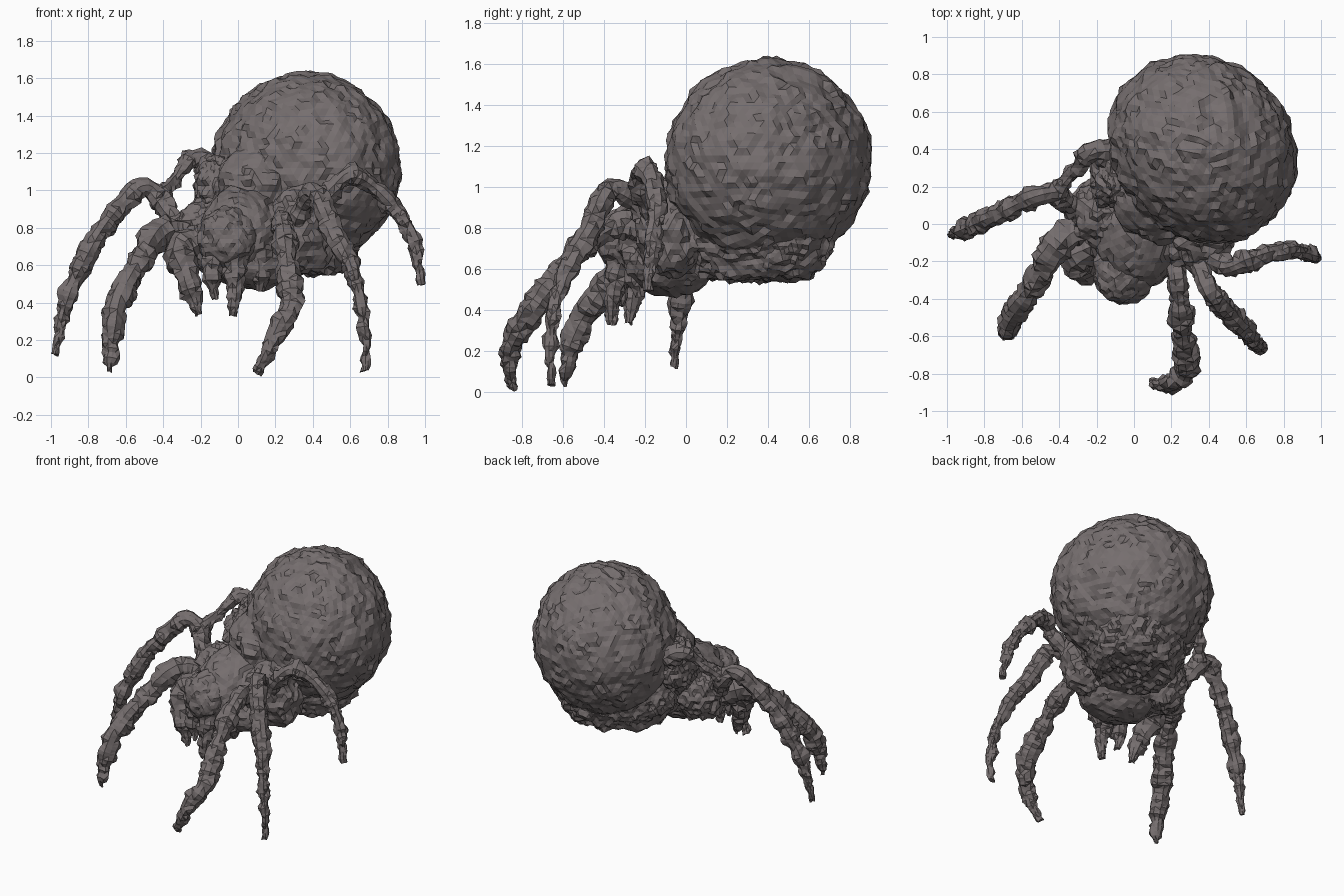
import bpy
import bmesh
import math
from mathutils import Vector, Matrix, Quaternion, noise

default = bpy.data.objects.get("Cube")
if default:
    bpy.data.objects.remove(default)

# Single stone-brown colour
stone = bpy.data.materials.new("stone_brown")
stone.use_nodes = True
colour = (0.18, 0.157, 0.158, 1)
stone.diffuse_color = colour
stone.node_tree.nodes["Principled BSDF"].inputs["Base Color"].default_value = colour


def roughen(bm, amount, frequency):
    """Push the surface in and out along its normals to give a craggy skin."""
    bm.normal_update()
    moves = []
    for vert in bm.verts:
        coarse = noise.noise(vert.co * frequency)
        fine = noise.noise(vert.co * frequency * 3)
        moves.append(vert.normal * amount * (coarse + fine))
    for vert, move in zip(bm.verts, moves):
        vert.co += move


def finish(name, bm):
    bmesh.ops.recalc_face_normals(bm, faces=bm.faces)
    mesh = bpy.data.meshes.new(name)
    bm.to_mesh(mesh)
    bm.free()
    mesh.materials.append(stone)
    obj = bpy.data.objects.new(name, mesh)
    bpy.context.collection.objects.link(obj)
    return obj


def blob(name, centre, radii, detail=4, amount=0.018, floor=None, tilt=0, spin=0):
    """Rough flat-shaded ellipsoid, optionally flattened underneath."""
    bm = bmesh.new()
    place = (Matrix.Translation(centre)
             @ Matrix.Rotation(math.radians(spin), 4, 'Z')
             @ Matrix.Rotation(math.radians(tilt), 4, 'X')
             @ Matrix.Diagonal((*radii, 1)))
    bmesh.ops.create_icosphere(bm, subdivisions=detail, radius=1, matrix=place)
    if floor is not None:
        for vert in bm.verts:
            if vert.co.z < floor:
                vert.co.z = floor + 0.1 * (vert.co.z - floor)
    roughen(bm, amount, 9)
    return finish(name, bm)


def smooth_path(points, step=0.025):
    """Resample (x, y, z, radius) points along a Catmull-Rom curve."""
    pts = [Vector(p) for p in points]
    pts = [pts[0] * 2 - pts[1]] + pts + [pts[-1] * 2 - pts[-2]]
    path = []
    for a, b, c, d in zip(pts, pts[1:], pts[2:], pts[3:]):
        count = max(2, round((c - b).length / step))
        for i in range(count):
            t = i / count
            path.append(b + (c - a) * (t / 2)
                        + (a * 2 - b * 5 + c * 4 - d) * (t * t / 2)
                        + (b * 3 - a - c * 3 + d) * (t ** 3 / 2))
    path.append(pts[-2])
    return path


def limb(name, points, sides=10, amount=0.02):
    """Knobbly tapering tube along a path from the body to the tip."""
    bm = bmesh.new()
    path = smooth_path(points)
    turn = Quaternion()
    heading = Vector((0, 0, 1))
    rings = []
    for i, point in enumerate(path):
        ahead = path[min(i + 1, len(path) - 1)] - path[max(i - 1, 0)]
        direction = ahead.to_3d().normalized()
        turn = heading.rotation_difference(direction) @ turn
        heading = direction
        centre = point.to_3d()
        radius = point.w * (1.02 + 0.35 * noise.noise(centre * 12))
        ring = []
        for k in range(sides):
            angle = math.tau * k / sides
            spoke = Vector((math.cos(angle), math.sin(angle), 0)) * radius
            ring.append(bm.verts.new(centre + turn @ spoke))
        rings.append(ring)
    for low, high in zip(rings, rings[1:]):
        for k in range(sides):
            n = (k + 1) % sides
            bm.faces.new((low[k], low[n], high[n], high[k]))
    bm.faces.new(rings[0])
    bm.faces.new(rings[-1])
    roughen(bm, amount, 14)
    bmesh.ops.triangulate(bm, faces=bm.faces)
    return finish(name, bm)


# Large abdomen, longer across one diagonal, with a keel below and a neck
blob("abdomen", (0.365, 0.4, 1.12), (0.53, 0.475, 0.505), detail=5,
     amount=0.022, spin=-45)
blob("abdomen_keel", (0.29, 0.34, 0.82), (0.43, 0.35, 0.36), detail=5,
     amount=0.028, floor=0.56, spin=45)
blob("neck", (0.09, 0.13, 0.99), (0.25, 0.2, 0.25), amount=0.025, spin=-45)

# Thorax, head and the lumpy leg sockets around them
blob("thorax", (0.02, -0.09, 0.79), (0.22, 0.28, 0.21), tilt=30)
blob("head", (-0.05, -0.25, 0.74), (0.17, 0.18, 0.17))
blob("thorax_underside", (0.08, -0.08, 0.62), (0.26, 0.22, 0.15))
blob("left_socket", (0.33, -0.06, 0.79), (0.2, 0.18, 0.23), amount=0.03)
blob("right_socket", (-0.16, 0.06, 0.76), (0.18, 0.19, 0.2), amount=0.03)
blob("right_rear_socket", (-0.12, 0.25, 1), (0.11, 0.17, 0.19), amount=0.03)

# Right legs
limb("right_front_leg", [
    (-0.15, -0.08, 0.65, 0.07), (-0.32, -0.04, 0.75, 0.08),
    (-0.43, -0.14, 0.76, 0.075), (-0.54, -0.33, 0.6, 0.068),
    (-0.64, -0.47, 0.41, 0.064), (-0.67, -0.55, 0.25, 0.056),
    (-0.68, -0.58, 0.13, 0.04), (-0.69, -0.59, 0.03, 0.015)])
limb("right_middle_leg", [
    (-0.22, 0.02, 0.74, 0.06), (-0.35, 0.1, 0.85, 0.06),
    (-0.41, 0.16, 0.94, 0.062), (-0.52, 0.15, 1.01, 0.052),
    (-0.69, 0.07, 0.84, 0.052), (-0.82, 0.01, 0.63, 0.058),
    (-0.92, -0.03, 0.4, 0.045), (-0.98, -0.06, 0.12, 0.018)])
limb("right_rear_leg", [
    (-0.08, 0.36, 1.04, 0.07), (-0.17, 0.38, 1.13, 0.065),
    (-0.24, 0.37, 1.17, 0.05), (-0.32, 0.28, 1.08, 0.037),
    (-0.41, 0.17, 0.96, 0.05)])

# Left legs
limb("left_front_leg", [
    (0.2, -0.12, 0.72, 0.07), (0.23, -0.3, 0.82, 0.065),
    (0.25, -0.48, 0.73, 0.06), (0.27, -0.65, 0.54, 0.06),
    (0.28, -0.77, 0.38, 0.066), (0.21, -0.85, 0.24, 0.052),
    (0.15, -0.86, 0.12, 0.042), (0.1, -0.84, 0.02, 0.02)])
limb("left_middle_leg", [
    (0.32, -0.16, 0.82, 0.06), (0.37, -0.27, 0.95, 0.05),
    (0.42, -0.38, 0.98, 0.055), (0.5, -0.47, 0.8, 0.055),
    (0.59, -0.57, 0.62, 0.052), (0.65, -0.64, 0.42, 0.04),
    (0.68, -0.66, 0.2, 0.03), (0.68, -0.66, 0.04, 0.014)])
limb("left_rear_leg", [
    (0.38, -0.16, 0.84, 0.06), (0.5, -0.23, 1, 0.05),
    (0.6, -0.2, 1.08, 0.052), (0.72, -0.16, 1.02, 0.05),
    (0.85, -0.14, 0.88, 0.045), (0.94, -0.16, 0.72, 0.042),
    (0.98, -0.18, 0.5, 0.016)])

# Mouthparts: feelers and fangs under the head
limb("right_feeler", [
    (-0.2, -0.12, 0.75, 0.07), (-0.31, -0.18, 0.67, 0.08),
    (-0.27, -0.25, 0.53, 0.068), (-0.21, -0.28, 0.33, 0.02)])
limb("right_fang", [
    (-0.12, -0.3, 0.7, 0.07), (-0.14, -0.32, 0.55, 0.05),
    (-0.12, -0.32, 0.42, 0.018)])
limb("left_fang", [
    (-0.02, -0.3, 0.7, 0.08), (-0.02, -0.35, 0.5, 0.05),
    (-0.03, -0.36, 0.33, 0.018)])
limb("left_feeler", [
    (0.1, -0.2, 0.72, 0.07), (0.13, -0.24, 0.6, 0.06),
    (0.12, -0.22, 0.47, 0.025)])
